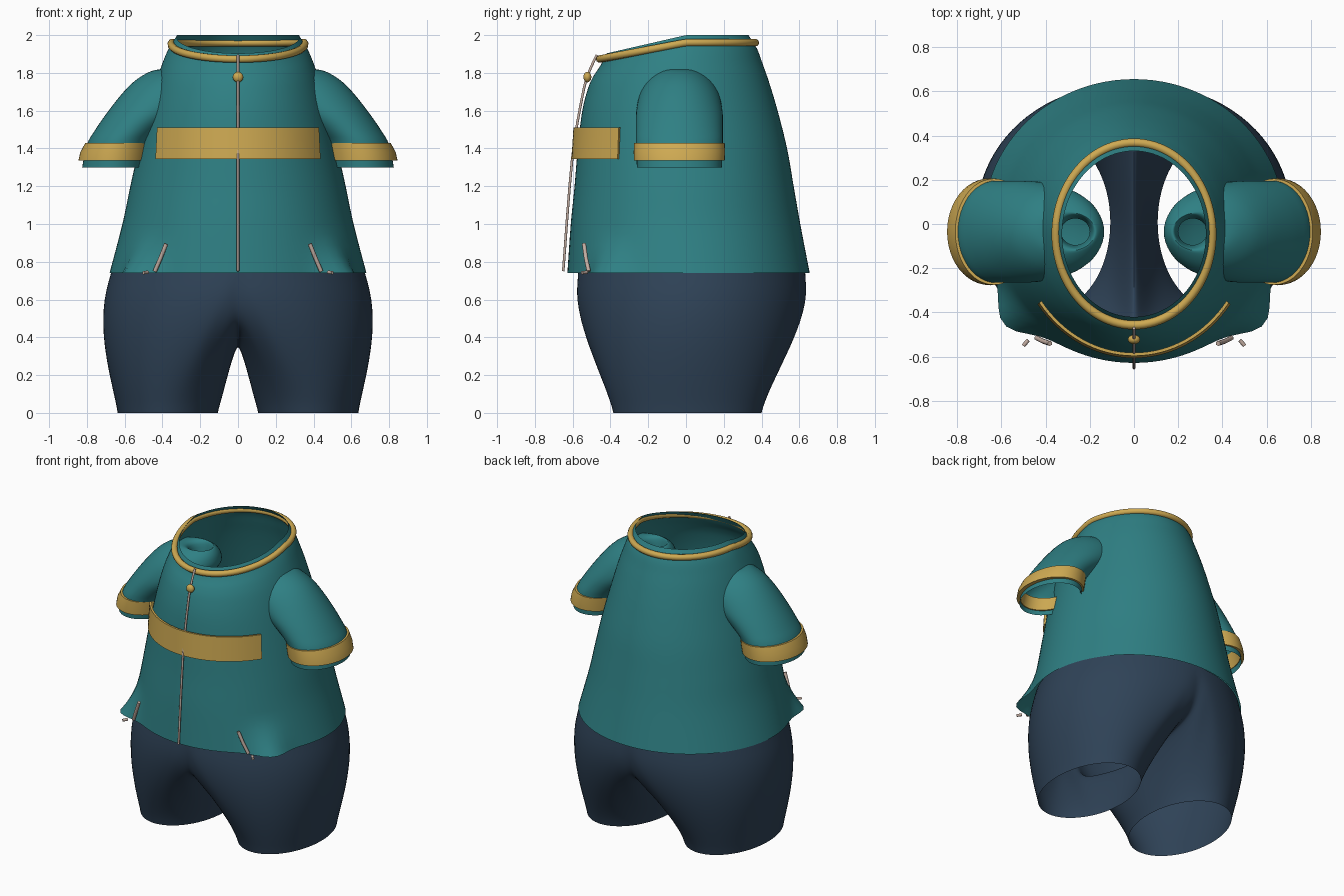
import bpy, bmesh, math
from math import sin, cos, pi
from mathutils import Vector

if "Cube" in bpy.data.objects:
    bpy.data.objects.remove(bpy.data.objects["Cube"], do_unlink=True)


def material(name, rgb):
    m = bpy.data.materials.new(name)
    m.use_nodes = True
    m.diffuse_color = (*rgb, 1)
    bsdf = m.node_tree.nodes["Principled BSDF"]
    bsdf.inputs["Base Color"].default_value = (*rgb, 1)
    bsdf.inputs["Roughness"].default_value = 0.7
    return m


TEAL = material("teal cloth", (0.028, 0.215, 0.23))
NAVY = material("navy cloth", (0.028, 0.055, 0.095))
GOLD = material("gold trim", (0.62, 0.4, 0.085))
ZIP = material("pale zip", (0.55, 0.42, 0.36))


def shade(obj, mat):
    obj.data.materials.clear()
    obj.data.materials.append(mat)
    bpy.ops.object.select_all(action='DESELECT')
    obj.select_set(True)
    bpy.context.view_layer.objects.active = obj
    bpy.ops.object.shade_smooth_by_angle(angle=math.radians(45))
    return obj


def finish(bm, name, mat):
    bmesh.ops.recalc_face_normals(bm, faces=bm.faces)
    me = bpy.data.meshes.new(name)
    bm.to_mesh(me)
    bm.free()
    obj = bpy.data.objects.new(name, me)
    bpy.context.collection.objects.link(obj)
    return shade(obj, mat)


def loft(bm, rings, closed=True, loop=False):
    """Skin a list of point rings with quads."""
    vs = [[bm.verts.new(p) for p in r] for r in rings]
    n = len(vs[0])
    pairs = list(zip(vs, vs[1:])) + ([(vs[-1], vs[0])] if loop else [])
    for a, b in pairs:
        for i in range(n if closed else n - 1):
            j = (i + 1) % n
            bm.faces.new((a[i], a[j], b[j], b[i]))


def refine(rows, steps):
    """Catmull-Rom interpolation of parameter rows."""
    out = []
    for i in range(len(rows) - 1):
        p0, p1 = rows[max(i - 1, 0)], rows[i]
        p2, p3 = rows[i + 1], rows[min(i + 2, len(rows) - 1)]
        for k in range(steps):
            t = k / steps
            out.append([b + 0.5 * t * (c - a + t * (2*a - 5*b + 4*c - d + t * (3*(b - c) + d - a)))
                        for a, b, c, d in zip(p0, p1, p2, p3)])
    return out + [rows[-1]]


def tube(name, pts, radius, mat, cyclic=False):
    cu = bpy.data.curves.new(name, 'CURVE')
    cu.dimensions = '3D'
    cu.bevel_depth = radius
    cu.bevel_resolution = 3
    cu.use_fill_caps = True
    sp = cu.splines.new('POLY')
    sp.points.add(len(pts) - 1)
    for p, q in zip(sp.points, pts):
        p.co = (*q, 1)
    sp.use_cyclic_u = cyclic
    obj = bpy.data.objects.new(name, cu)
    bpy.context.collection.objects.link(obj)
    bpy.ops.object.select_all(action='DESELECT')
    obj.select_set(True)
    bpy.context.view_layer.objects.active = obj
    bpy.ops.object.convert(target='MESH')
    return shade(bpy.context.view_layer.objects.active, mat)


# Jacket body: height, half width, front y, back y, neck tilt
N = 96
body = [(0.74, .68, -.628, .655, 0), (1.0, .612, -.61, .605, 0), (1.2, .57, -.59, .57, 0),
        (1.4, .525, -.573, .535, 0), (1.6, .475, -.55, .485, .05), (1.75, .435, -.52, .44, .3),
        (1.85, .402, -.49, .405, .6), (1.93, .368, -.455, .375, .9), (2.0, .325, -.42, .33, 1)]


def body_ring(z, rx, front, back, tilt):
    pts = []
    for i in range(N):
        t = 2 * pi * i / N
        mid, ry = (front + back) / 2, (back - front) / 2
        # pocket bulges flare out at the hem
        off = min(abs(t - 0.87), abs(2 * pi - t - 0.87))
        s = 1 + 0.13 * math.exp(-(off / 0.17) ** 2) * max(0, (0.95 - z) / 0.21) ** 1.5
        x, y = s * rx * sin(t), mid - s * ry * cos(t)
        pts.append((x, y, z + tilt * 0.23 * min(y, 0)))
    return pts


bm = bmesh.new()
loft(bm, [body_ring(*r) for r in refine(body, 5)])
finish(bm, "jacket_body", TEAL)

# Collar piping
ring = [(.353 * sin(a), -.045 - .412 * cos(a)) for a in (2 * pi * i / N for i in range(N))]
tube("collar_piping", [(x, y, 1.96 + .19 * min(y, 0)) for x, y in ring], .02, GOLD, True)


# Sleeves and cuffs: height, outer x, inner x, half depth
def sleeve_ring(side, z, outer, inner, ry):
    cx, rx = (outer + inner) / 2, (outer - inner) / 2
    return [(side * (cx + rx * cos(a)), -.035 + ry * sin(a), z)
            for a in (2 * pi * i / 48 for i in range(48))]


sleeve = [(1.3, .825, .49, .225), (1.42, .8, .46, .23), (1.5, .755, .38, .23),
          (1.6, .685, .24, .228), (1.7, .605, .145, .205), (1.77, .53, .14, .16),
          (1.815, .44, .165, .1), (1.81, .35, .185, .075), (1.74, .33, .2, .06)]
cuff = [(1.335, .845, .47, .24), (1.38, .835, .463, .242), (1.43, .808, .458, .24),
        (1.43, .79, .475, .222), (1.335, .815, .495, .22)]
for side, word in ((1, "left"), (-1, "right")):
    bm = bmesh.new()
    loft(bm, [sleeve_ring(side, *r) for r in refine(sleeve, 4)])
    finish(bm, word + "_sleeve", TEAL)
    bm = bmesh.new()
    loft(bm, [sleeve_ring(side, *r) for r in cuff], loop=True)
    finish(bm, word + "_cuff", GOLD)
    # Pocket zip with its little loose end
    tube(word + "_pocket_zip", [(side * .38, -.54, .895), (side * .41, -.53, .82),
                                (side * .44, -.515, .75)], .011, ZIP)
    tube(word + "_zip_end", [(side * .478, -.525, .745), (side * .5, -.55, .742)], .009, ZIP)

# Chest band: thin curved sheet
bm = bmesh.new()
section = [(0, 1.345), (-.01, 1.51), (-.024, 1.51), (-.014, 1.345)]
arc = [-.93 + 1.86 * i / 32 for i in range(33)]
rings = [[((.545 + d) * sin(a), -(.606 + d) * cos(a), z) for d, z in section] for a in arc]
loft(bm, rings)
for k in (0, -1):
    bm.faces.new([bm.verts.new(p) for p in rings[k]])
bmesh.ops.remove_doubles(bm, verts=bm.verts, dist=1e-5)
finish(bm, "chest_band", GOLD)

# Front zip and pull
tube("front_zip", refine([(0, -.472, 1.895), (0, -.515, 1.8), (0, -.548, 1.68),
                          (0, -.603, 1.34), (0, -.65, .75)], 4), .007, ZIP)
bm = bmesh.new()
bmesh.ops.create_uvsphere(bm, u_segments=20, v_segments=12, radius=.028)
bmesh.ops.scale(bm, vec=(1, .75, 1), verts=bm.verts)
bmesh.ops.translate(bm, vec=(0, -.522, 1.778), verts=bm.verts)
finish(bm, "zip_pull", GOLD)

# Trousers: columns run from the leg opening up to the waist or the crotch seam
SPLIT, WAIST = 110, 0.76
seam = refine([(.57, WAIST), (.56, .58), (.49, .47), (.32, .41), (0, .34)], 4)


def column(deg):
    a = math.radians(deg)
    ex, ey = .265 * cos(a), .392 * sin(a)
    p0 = Vector((.372 + ex, .0075 + ey, 0))
    p1 = Vector((.372 + 1.15 * ex, .0075 + 1.15 * ey, .2))
    if abs(deg) <= SPLIT:
        b = a * 90 / SPLIT
        p3 = Vector((max(0, .667 * cos(b)), .03 + .6 * sin(b), WAIST))
        if abs(deg) == SPLIT:
            p3.x = 0
        p2 = Vector((max(p3.x * 1.17, .13), p3.y * 1.12, .5))
    else:
        u = (abs(deg) - SPLIT) / (180 - SPLIT)
        f = u * (len(seam) - 1)
        i = min(int(f), len(seam) - 2)
        y, z = Vector(seam[i]).lerp(Vector(seam[i + 1]), f - i)
        y *= -1 if deg < 0 else 1.105
        p3 = Vector((0, y, z))
        p2 = Vector((.03 + .1 * (1 - u), y * (1 + .12 * (1 - u) ** 2), min(z - .07, .5)))
        p1.z = .2 - .08 * u
    pts = []
    for k in range(21):
        t = k / 20
        s = 1 - t
        pts.append(s**3 * p0 + 3*s*s*t * p1 + 3*s*t*t * p2 + t**3 * p3)
    return pts


bm = bmesh.new()
half = [column(d) for d in range(-175, 181, 5)]
for side in (1, -1):
    loft(bm, [[(side * p.x, p.y, p.z) for p in c] for c in half], closed=False, loop=True)
bmesh.ops.remove_doubles(bm, verts=bm.verts, dist=1e-4)
inner = [v for v in bm.verts if not v.is_boundary]
for _ in range(8):
    bmesh.ops.smooth_vert(bm, verts=inner, factor=0.5, use_axis_x=True, use_axis_y=True, use_axis_z=True)
finish(bm, "trousers", NAVY)
